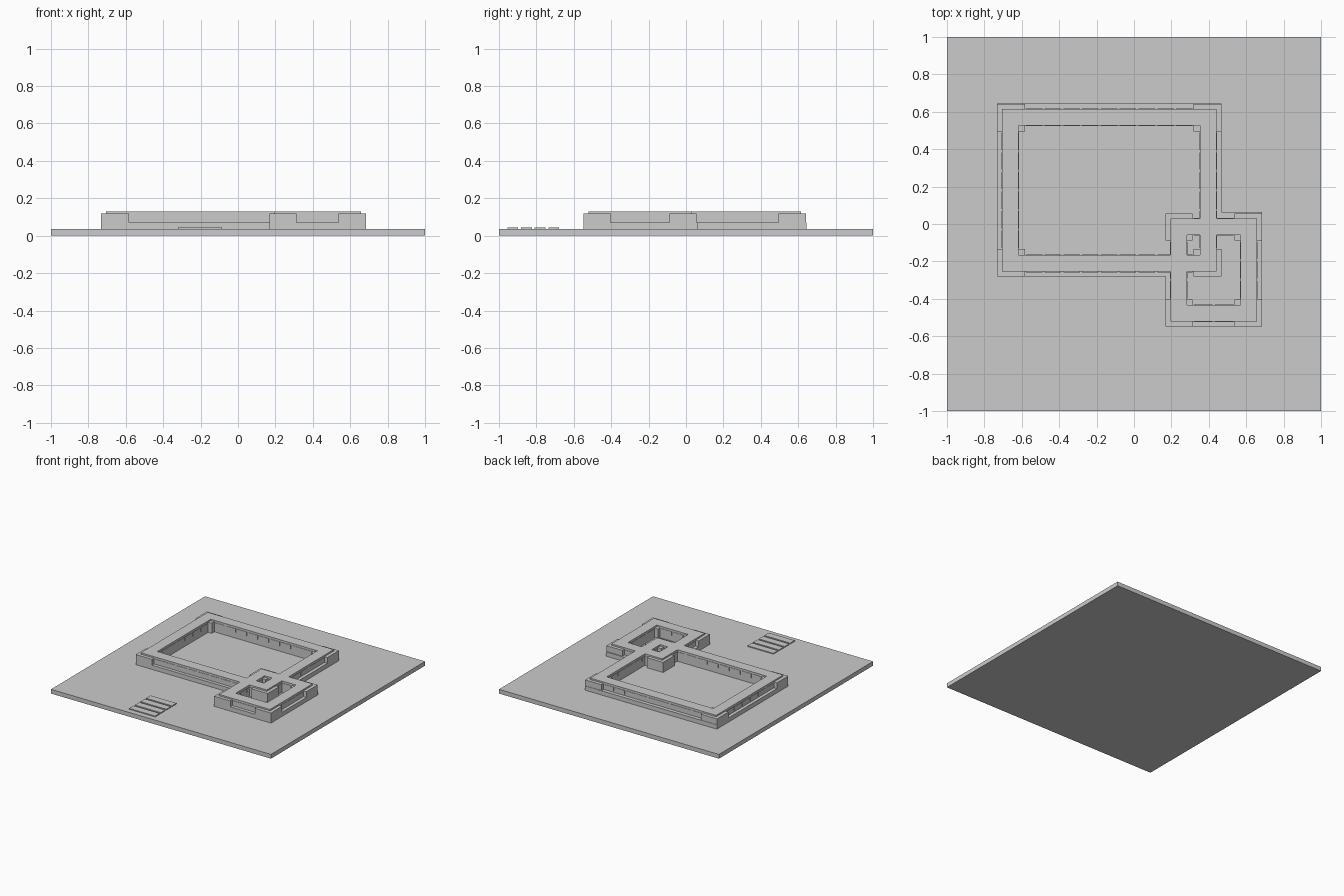
import bpy

cube = bpy.data.objects.get("Cube")
if cube:
    bpy.data.objects.remove(cube, do_unlink=True)

grey = bpy.data.materials.new("stone_grey")
grey.use_nodes = True
COLOUR = (0.6, 0.6, 0.6, 1)
grey.diffuse_color = COLOUR
grey.node_tree.nodes["Principled BSDF"].inputs["Base Color"].default_value = COLOUR

GROUND, PLINTH, QUOIN, TOP = 0.035, 0.07, 0.118, 0.13


def box(name, x0, x1, y0, y1, z0, z1):
    """Axis-aligned block between two corners."""
    mesh = bpy.data.meshes.new(name)
    verts = [(x, y, z) for x in (x0, x1) for y in (y0, y1) for z in (z0, z1)]
    faces = [(0, 1, 3, 2), (4, 6, 7, 5), (0, 4, 5, 1),
             (2, 3, 7, 6), (0, 2, 6, 4), (1, 5, 7, 3)]
    mesh.from_pydata(verts, [], faces)
    mesh.materials.append(grey)
    obj = bpy.data.objects.new(name, mesh)
    bpy.context.collection.objects.link(obj)
    return obj


def panels(name, along_x, start, end, lo, hi):
    """Row of thin facing slabs standing just proud of both wall sides."""
    count = max(1, round((end - start) / 0.1))
    pitch = (end - start) / count
    for i in range(count):
        a, b = start + i * pitch + 0.006, start + (i + 1) * pitch - 0.006
        span = (a, b, lo, hi) if along_x else (lo, hi, a, b)
        box(name + "_panel", *span, PLINTH + 0.01, QUOIN - 0.005)


def room(name, x0, x1, y0, y1, t, corner):
    """Rectangular ring of walls with a square block at each corner."""
    out, p = 0.027, 0.003
    box(name + "_back_wall", x0, x1, y1 - t, y1, GROUND, TOP)
    box(name + "_front_wall", x0, x1, y0, y0 + t, GROUND, TOP)
    box(name + "_right_wall", x0, x0 + t, y0 + t, y1 - t, GROUND, TOP)
    box(name + "_left_wall", x1 - t, x1, y0 + t, y1 - t, GROUND, TOP)
    for bx in (x0 - out, x1 + out - corner):
        for by in (y0 - out, y1 + out - corner):
            box(name + "_corner_block", bx, bx + corner, by, by + corner, GROUND, QUOIN)
    inset = corner - out
    for lo in (y0, y1 - t):
        panels(name, True, x0 + inset, x1 - inset, lo - p, lo + t + p)
    for lo in (x0, x1 - t):
        panels(name, False, y0 + inset, y1 - inset, lo - p, lo + t + p)


# Ground slab
box("ground_slab", -1, 1, -1, 1, 0, GROUND)

# Two overlapping walled rooms
room("large_room", -0.705, 0.44, -0.255, 0.615, 0.088, 0.148)
room("small_room", 0.195, 0.657, -0.522, 0.03, 0.088, 0.146)

# Plinth around the joint outline of both rooms
for x0, x1, y0, y1 in (
        (-0.732, 0.467, 0.58, 0.645), (-0.732, -0.68, -0.282, 0.645),
        (0.41, 0.467, 0.03, 0.645), (-0.732, 0.2, -0.282, -0.23),
        (0.168, 0.22, -0.549, -0.25), (0.168, 0.684, -0.549, -0.5),
        (0.63, 0.684, -0.549, 0.064), (0.44, 0.684, 0.01, 0.064)):
    box("plinth", x0, x1, y0, y1, GROUND, PLINTH)

# Low steps in front
for i in range(4):
    y = -0.955 + i * 0.073
    box("step", -0.32, -0.085, y, y + 0.058, GROUND, 0.043)
